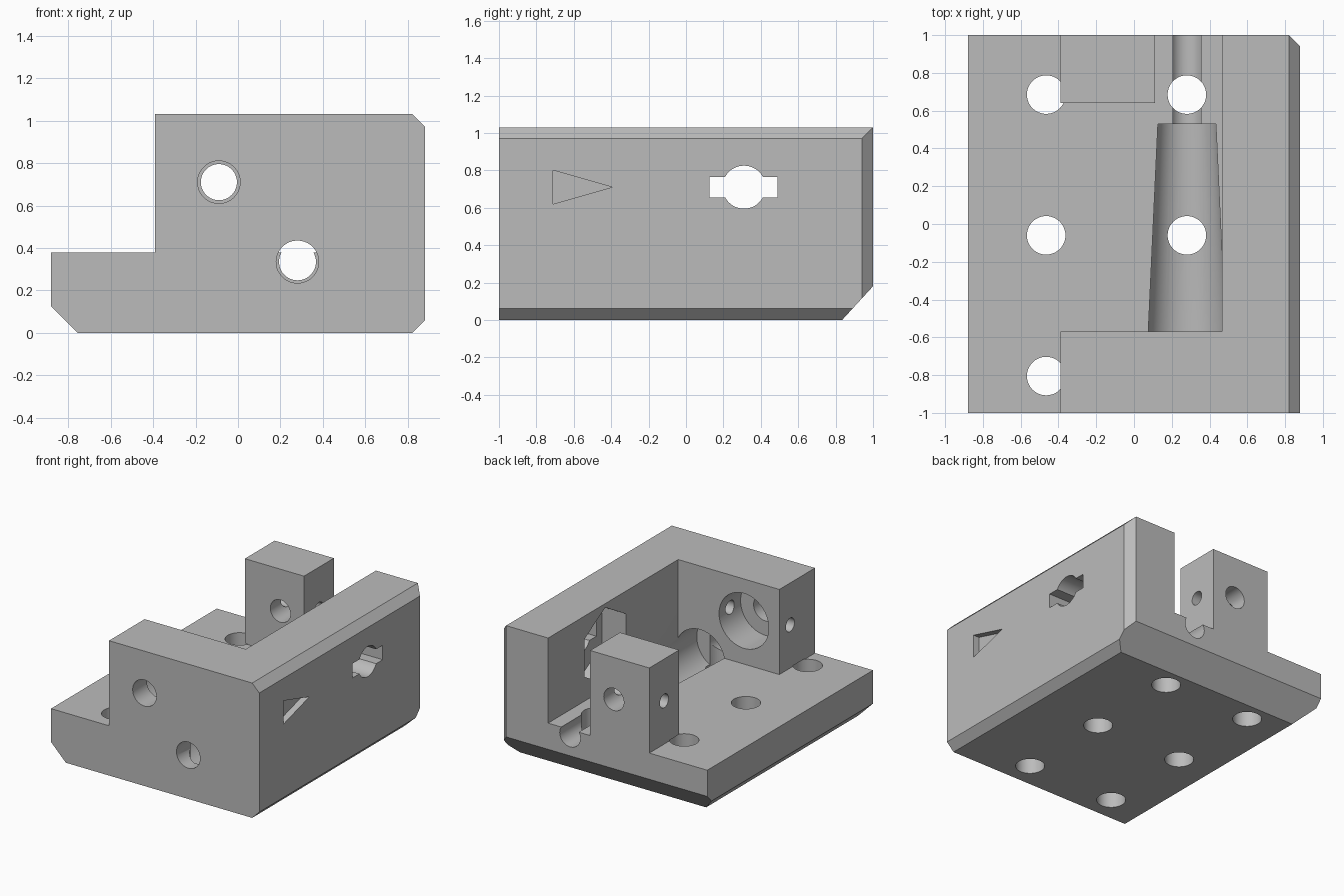
import bpy, bmesh
from math import cos, sin, pi
from mathutils import Vector, Matrix

cube = bpy.data.objects.get("Cube")
if cube:
    bpy.data.objects.remove(cube, do_unlink=True)

grey = bpy.data.materials.new("plain grey")
grey.use_nodes = True
grey.diffuse_color = (0.5, 0.5, 0.5, 1)
grey.node_tree.nodes["Principled BSDF"].inputs["Base Color"].default_value = (0.5, 0.5, 0.5, 1)


def make_object(name, bm):
    bmesh.ops.recalc_face_normals(bm, faces=bm.faces)
    mesh = bpy.data.meshes.new(name)
    bm.to_mesh(mesh)
    bm.free()
    mesh.materials.append(grey)
    obj = bpy.data.objects.new(name, mesh)
    bpy.context.collection.objects.link(obj)
    return obj


def ngon(a, b, radius, sides=48, turn=0.0):
    return [(a + radius * cos(turn + 2 * pi * i / sides),
             b + radius * sin(turn + 2 * pi * i / sides)) for i in range(sides)]


def prism(name, points, axis, low, high):
    """Extrude a flat outline along one axis."""
    bm = bmesh.new()
    verts = []
    for a, b in points:
        co = [a, b]
        co.insert("xyz".index(axis), low)
        verts.append(bm.verts.new(co))
    face = bm.faces.new(verts)
    moved = bmesh.ops.extrude_face_region(bm, geom=[face])["geom"]
    shift = Vector([high - low if axis == k else 0 for k in "xyz"])
    bmesh.ops.translate(bm, vec=shift, verts=[g for g in moved if isinstance(g, bmesh.types.BMVert)])
    return make_object(name, bm)


def lathe(name, x, z, profile):
    """Turn a (y, radius) profile around a line running front to back."""
    bm = bmesh.new()
    pts = [(profile[0][0], 0)] + profile + [(profile[-1][0], 0)]
    verts = [bm.verts.new((x + r, y, z)) for y, r in pts]
    edges = [bm.edges.new(pair) for pair in zip(verts, verts[1:])]
    bmesh.ops.spin(bm, geom=verts + edges, cent=(x, 0, z), axis=(0, 1, 0),
                   angle=2 * pi, steps=64, use_duplicate=False)
    bmesh.ops.remove_doubles(bm, verts=bm.verts, dist=0.0001)
    return make_object(name, bm)


# Solid block with its edges planed off
bm = bmesh.new()
bmesh.ops.create_cube(bm, size=1, matrix=Matrix.Translation((0, 0, 0.515))
                      @ Matrix.Diagonal((1.76, 2, 1.03, 1)))
chamfers = [
    ((0.82, 0, 1.03), (1, 0, 1)),
    ((0.82, 0, 0), (1, 0, -1)),
    ((-0.755, 0, 0), (-1, 0, -1)),
    ((0.82, 1, 0), (1, 1, 0)),
    ((0, 0.835, 0), (0, 0.18, -0.165)),
]
for point, normal in chamfers:
    cut = bmesh.ops.bisect_plane(bm, geom=bm.verts[:] + bm.edges[:] + bm.faces[:], dist=0.00001,
                                 plane_co=point, plane_no=Vector(normal).normalized(),
                                 clear_outer=True)
    rim = [g for g in cut["geom_cut"] if isinstance(g, bmesh.types.BMEdge)]
    bmesh.ops.contextual_create(bm, geom=rim)
body = make_object("bracket_body", bm)

# Open space above the floor, leaving the front wall, side wall and post
plan = [(-1, -1.1), (-0.39, -1.1), (-0.39, -0.57), (0.465, -0.57), (0.465, 1.1),
        (0.11, 1.1), (0.11, 0.64), (-0.39, 0.64), (-0.39, 1.1), (-1, 1.1)]
cutters = [prism("open_space", plan, "z", 0.38, 1.2)]

# Stepped bores running front to back
cutters.append(lathe("tapered_bore", 0.28, 0.335, [
    (-1.1, 0.1), (-0.83, 0.1), (-0.83, 0.21), (-0.58, 0.21),
    (0.53, 0.16), (0.53, 0.087), (1.1, 0.087)]))
cutters.append(lathe("upper_bore", -0.09, 0.71, [
    (-1.1, 0.1), (-0.83, 0.1), (-0.83, 0.21), (0, 0.21), (0, 0.085), (1.1, 0.085)]))

# Mounting holes in the floor
for x in (-0.465, 0.28):
    for y in (-0.805, -0.06, 0.685):
        cutters.append(prism("mounting_hole", ngon(x, y, 0.102), "z", -0.1, 0.385))

# Cross pin holes in the front wall and post
for y, end in ((-0.7, 0.3), (0.82, 0.2)):
    cutters.append(prism("pin_hole", ngon(y, 0.71, 0.052, 32), "x", -0.5, end))

# Keyed hole, six-sided pocket and arrow recess in the side wall
cutters.append(prism("nut_pocket", ngon(0.31, 0.71, 0.29, 6, pi / 2), "x", 0.4, 0.67))
cutters.append(prism("round_opening", ngon(0.31, 0.71, 0.115), "x", 0.41, 1))
slot = [(0.125, 0.655), (0.49, 0.655), (0.49, 0.765), (0.125, 0.765)]
cutters.append(prism("slot_opening", slot, "x", 0.42, 1))
arrow = [(-0.71, 0.62), (-0.395, 0.71), (-0.71, 0.8)]
cutters.append(prism("arrow_recess", arrow, "x", 0.83, 1))

# Carve everything out of the body
bpy.ops.object.select_all(action="DESELECT")
body.select_set(True)
bpy.context.view_layer.objects.active = body
for cutter in cutters:
    cutter.hide_render = True
    mod = body.modifiers.new(cutter.name, "BOOLEAN")
    mod.operation = "DIFFERENCE"
    mod.solver = "EXACT"
    mod.object = cutter
    bpy.ops.object.modifier_apply(modifier=mod.name)
    bpy.data.objects.remove(cutter, do_unlink=True)
bpy.ops.object.shade_smooth_by_angle()
